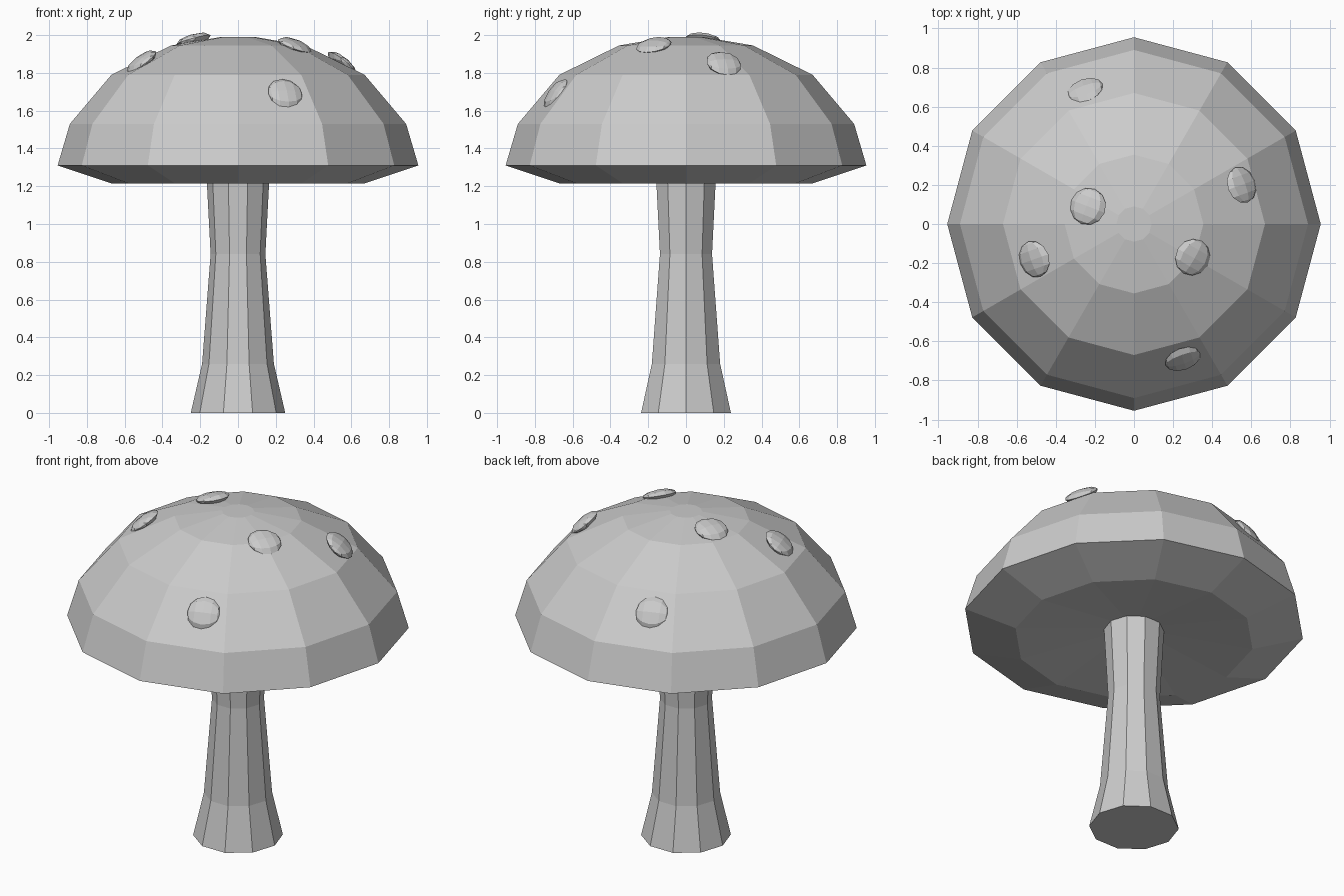
import bpy, bmesh, math
from mathutils import Matrix, Vector

cube = bpy.data.objects.get("Cube")
if cube:
    bpy.data.objects.remove(cube, do_unlink=True)


def material(name, color):
    mat = bpy.data.materials.new(name)
    mat.use_nodes = True
    mat.diffuse_color = color
    mat.node_tree.nodes["Principled BSDF"].inputs["Base Color"].default_value = color
    return mat


grey = material("plain grey", (0.6, 0.6, 0.6, 1))


def finish(name, bm):
    bmesh.ops.recalc_face_normals(bm, faces=bm.faces)
    mesh = bpy.data.meshes.new(name)
    bm.to_mesh(mesh)
    bm.free()
    mesh.materials.append(grey)
    obj = bpy.data.objects.new(name, mesh)
    bpy.context.collection.objects.link(obj)
    return obj


def lathe(name, profile, sides):
    """Faceted solid from (radius, height) rings; a radius of 0 makes a tip."""
    bm = bmesh.new()
    rings = []
    for r, z in profile:
        if r == 0:
            rings.append([bm.verts.new((0, 0, z))] * sides)
        else:
            angles = [math.tau * i / sides for i in range(sides)]
            rings.append([bm.verts.new((r * math.cos(a), r * math.sin(a), z)) for a in angles])
    for low, high in zip(rings, rings[1:]):
        for i in range(sides):
            j = (i + 1) % sides
            corners = dict.fromkeys((low[i], low[j], high[j], high[i]))
            bm.faces.new(list(corners))
    for ring in (rings[0], rings[-1]):
        if len(set(ring)) > 1:
            bm.faces.new(ring)
    return finish(name, bm)


# Stem: ten sides, flared foot, narrow waist
lathe("stem", [(0.25, 0), (0.19, 0.26), (0.145, 0.84), (0.168, 1.28)], 10)

# Cap: twelve-sided dome with a shallow hollow underneath
lathe("cap", [(0, 1.285), (0.67, 1.215), (0.955, 1.31), (0.89, 1.53),
              (0.67, 1.79), (0.355, 1.945), (0.09, 1.99), (0, 1.99)], 12)

# Spots: flattened spheres lying along the dome
spots = [(0.25, -0.69, 1.69), (-0.25, 0.685, 1.69), (-0.51, -0.18, 1.86),
         (0.55, 0.2, 1.85), (0.3, -0.17, 1.945), (-0.235, 0.09, 1.975)]
for n, (x, y, z) in enumerate(spots, 1):
    tilt = math.asin(math.hypot(x, y) / 0.9)
    turn = Matrix.Rotation(math.atan2(y, x), 4, "Z") @ Matrix.Rotation(tilt, 4, "Y")
    bm = bmesh.new()
    bmesh.ops.create_uvsphere(bm, u_segments=8, v_segments=6, radius=0.1)
    lay_flat = Matrix.Rotation(math.pi / 2, 4, "X")
    squash = Matrix.Diagonal((0.95, 0.95, 0.3, 1))
    bm.transform(Matrix.Translation(Vector((x, y, z))) @ turn @ squash @ lay_flat)
    finish(f"cap_spot_{n}", bm)
